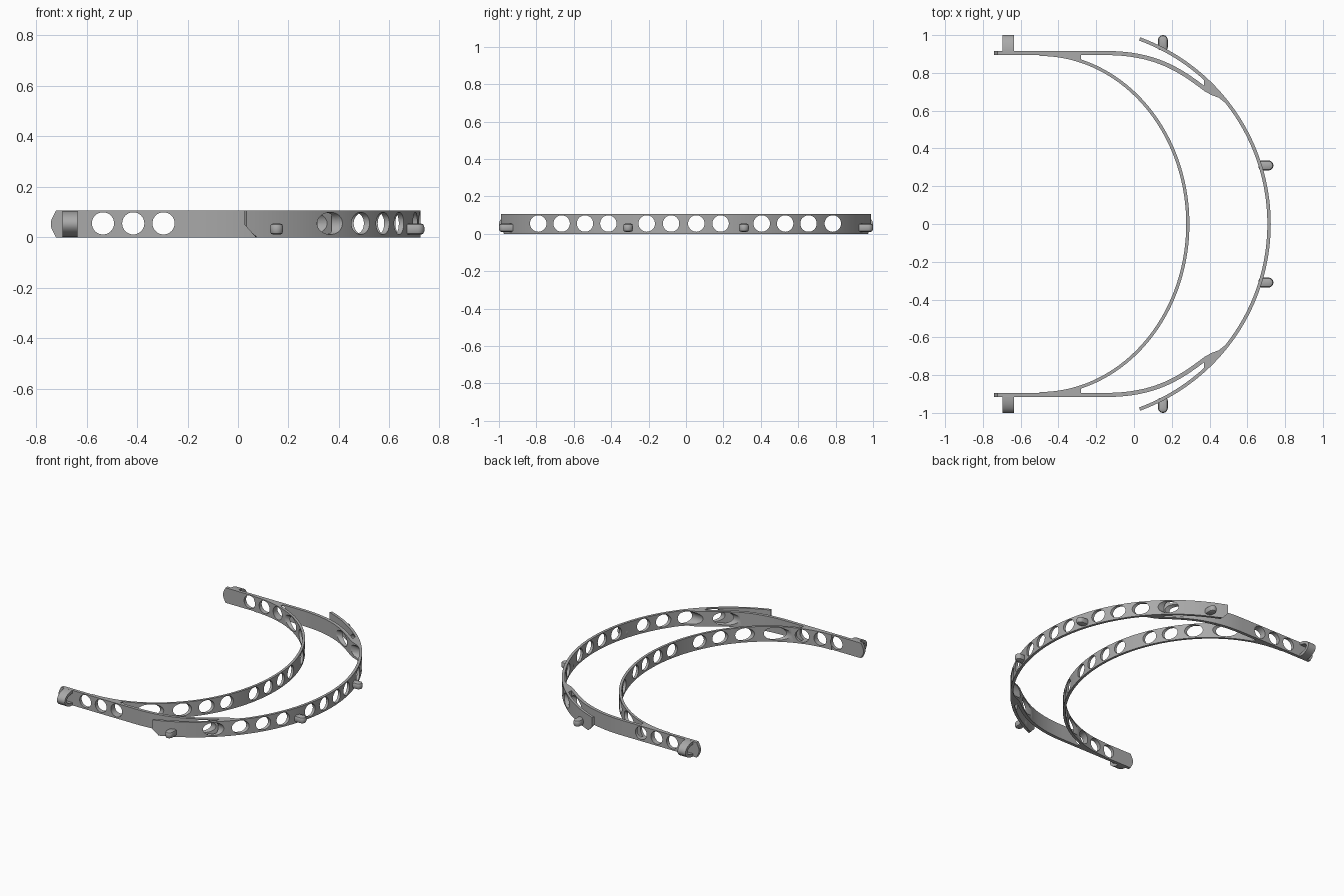
import bpy, bmesh, math
from mathutils import Vector
from mathutils.geometry import interpolate_bezier

if "Cube" in bpy.data.objects:
    bpy.data.objects.remove(bpy.data.objects["Cube"])

HEIGHT = 0.105
HOLE_Z, HOLE_R = 0.055, 0.044

grey = bpy.data.materials.new("plain_grey")
grey.use_nodes = True
grey.diffuse_color = (0.4, 0.4, 0.4, 1)
grey.node_tree.nodes["Principled BSDF"].inputs["Base Color"].default_value = (0.4, 0.4, 0.4, 1)


def make_object(name, bm):
    bmesh.ops.recalc_face_normals(bm, faces=bm.faces)
    mesh = bpy.data.meshes.new(name)
    bm.to_mesh(mesh)
    bm.free()
    mesh.materials.append(grey)
    obj = bpy.data.objects.new(name, mesh)
    bpy.context.collection.objects.link(obj)
    return obj


def extrude_outline(outline, low=0, high=HEIGHT, place=lambda u, v, w: (u, v, w)):
    """Prism from a closed outline, placed in space by a mapping."""
    bm = bmesh.new()
    ends = [[bm.verts.new(place(u, v, w)) for u, v in outline] for w in (low, high)]
    for ring in ends:
        bm.faces.new(ring)
    n = len(outline)
    for i in range(n):
        j = (i + 1) % n
        bm.faces.new((ends[0][i], ends[0][j], ends[1][j], ends[1][i]))
    return bm


def ribbon(path, width):
    """Closed outline of a strip that follows a path."""
    left, right = [], []
    for i, p in enumerate(path):
        d = (Vector(path[min(i + 1, len(path) - 1)]) - Vector(path[max(i - 1, 0)])).normalized()
        off = Vector((-d.y, d.x)) * width / 2
        left.append(Vector(p) + off)
        right.append(Vector(p) - off)
    return left + right[::-1]


def arc(cx, rx, ry, a0, a1, steps):
    angles = [a0 + (a1 - a0) * i / steps for i in range(steps + 1)]
    return [(cx + rx * math.cos(a), ry * math.sin(a)) for a in angles]


def trim(bm, point, normal):
    """Slice off everything on the normal side and close the cut."""
    geom = bm.verts[:] + bm.edges[:] + bm.faces[:]
    bmesh.ops.bisect_plane(bm, geom=geom, plane_co=point, plane_no=normal, clear_outer=True)
    bmesh.ops.holes_fill(bm, edges=[e for e in bm.edges if e.is_boundary], sides=0)


def flip(points, side):
    return [(x, y * side) for x, y in points]


# Round hole cutters, running sideways through the bands and across the arms
def drill(bm, centre, along, length):
    turn = Vector((0, 0, 1)).rotation_difference(Vector(along)).to_matrix().to_4x4()
    turn.translation = centre
    bmesh.ops.create_cone(bm, cap_ends=True, segments=32, radius1=HOLE_R,
                          radius2=HOLE_R, depth=length, matrix=turn)


bm = bmesh.new()
for y in (-0.79, -0.665, -0.54, -0.415, -0.21, -0.08, 0.055, 0.185, 0.405, 0.53, 0.655, 0.785):
    drill(bm, (0.335, y, HOLE_Z), (1, 0, 0), 1.14)
for x in (-0.535, -0.415, -0.295):
    drill(bm, (x, 0, HOLE_Z), (0, 1, 0), 2.2)
cutter = make_object("hole_cutter", bm)
cutter.hide_render = True

drilled, plain = [], []

# Forehead band, half an ellipse
bm = extrude_outline(ribbon(arc(-0.5, 0.785, 0.898, -math.pi / 2, math.pi / 2, 96), 0.017))
drilled.append(make_object("inner_band", bm))

# Outer band, with clipped lower corners at its ends
end = math.atan2(0.98, 0.358)
bm = extrude_outline(ribbon(arc(-0.328, 1.043, 1.043, -end, end, 112), 0.018))
trim(bm, (0.07, 0, 0), (-0.045, 0, -0.04))
drilled.append(make_object("outer_band", bm))

for side, label in ((1, "back"), (-1, "front")):
    # Side arm that sweeps into the outer band
    curve = interpolate_bezier((-0.15, 0.905), (0.12, 0.905), (0.25, 0.81), (0.38, 0.712), 28)
    path = [(-0.74, 0.905)] + [(p.x, p.y) for p in curve] + [(0.45, 0.683)]
    bm = extrude_outline(ribbon(flip(path, side), 0.022))
    for z, up in ((0, -1), (HEIGHT, 1)):
        trim(bm, (-0.722, 0, z), (-1, 0, up * 0.5))
        trim(bm, (-0.736, 0, z - up * 0.02), (-1, 0, up * 0.2))
    drilled.append(make_object(label + "_arm", bm))

    # Webs where the bands join the arm
    web = [(0.37, 0.765), (0.37, 0.705), (0.41, 0.683), (0.45, 0.668),
           (0.49, 0.635), (0.53, 0.588), (0.535, 0.595), (0.45, 0.70)]
    drilled.append(make_object(label + "_outer_web", extrude_outline(flip(web, side))))
    web = [(-0.28, 0.9), (-0.28, 0.862), (-0.4, 0.89), (-0.5, 0.9)]
    drilled.append(make_object(label + "_inner_web", extrude_outline(flip(web, side))))

    # Strap loop near the arm tip
    half = HEIGHT / 2
    outside = arc(0.912, 0.088, half, -math.pi / 2, math.pi / 2, 24)
    inside = arc(0.912, 0.066, half - 0.02, math.pi / 2, -math.pi / 2, 24)
    bm = extrude_outline(outside + inside, -0.695, -0.635,
                         lambda u, v, w: (w, u * side, v + half))
    plain.append(make_object(label + "_strap_loop", bm))

    # Pegs on the outer band, round at the tip
    def peg_outline(base, tip, r=0.026):
        return [(base, -r)] + arc(tip - r, r, r, -math.pi / 2, math.pi / 2, 14) + [(base, r)]

    pegs = (("end_peg", peg_outline(0.92, 1.0), lambda u, v, w: (0.153 + v, u * side, w)),
            ("middle_peg", peg_outline(0.66, 0.738), lambda u, v, w: (u, 0.31 * side + v, w)))
    for name, outline, place in pegs:
        peg = make_object(label + "_" + name, extrude_outline(outline, 0.01, 0.055, place))
        bevel = peg.modifiers.new("rounded_rim", "BEVEL")
        bevel.width, bevel.segments, bevel.angle_limit = 0.014, 2, math.radians(40)
        plain.append(peg)

# Cut the holes and bake them in
for obj in drilled:
    cut = obj.modifiers.new("holes", "BOOLEAN")
    cut.operation, cut.solver, cut.object = "DIFFERENCE", "EXACT", cutter
for obj in drilled + plain:
    if obj.modifiers:
        bpy.context.view_layer.update()
        solid = obj.evaluated_get(bpy.context.evaluated_depsgraph_get())
        obj.data = bpy.data.meshes.new_from_object(solid)
        obj.modifiers.clear()
bpy.data.objects.remove(cutter)

# Smooth the curves but keep the rims crisp
bpy.ops.object.select_all(action="DESELECT")
for obj in drilled + plain:
    obj.select_set(True)
bpy.context.view_layer.objects.active = drilled[0]
bpy.ops.object.shade_smooth_by_angle(angle=math.radians(30))
